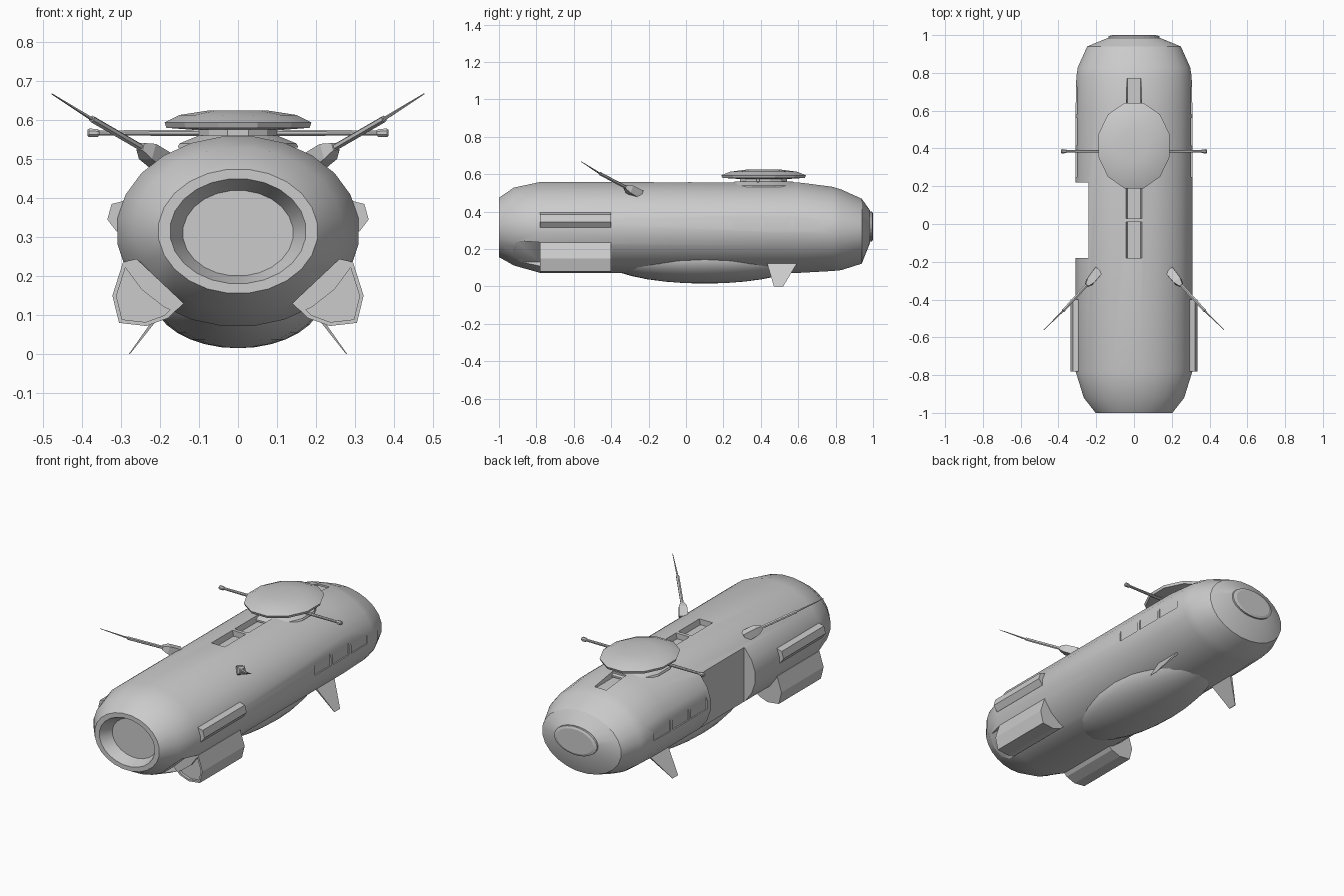
import bpy, bmesh, math
from mathutils import Vector

cube = bpy.data.objects.get("Cube")
if cube:
    bpy.data.objects.remove(cube, do_unlink=True)

GREY = (0.6, 0.6, 0.6, 1)
grey = bpy.data.materials.new("hull grey")
grey.use_nodes = True
grey.diffuse_color = GREY
grey.node_tree.nodes["Principled BSDF"].inputs["Base Color"].default_value = GREY


def finish(name, bm, smooth=None):
    bmesh.ops.recalc_face_normals(bm, faces=bm.faces)
    mesh = bpy.data.meshes.new(name)
    bm.to_mesh(mesh)
    bm.free()
    mesh.materials.append(grey)
    ob = bpy.data.objects.new(name, mesh)
    bpy.context.collection.objects.link(ob)
    if smooth:
        shade(ob, smooth)
    return ob


def shade(ob, angle):
    bpy.ops.object.select_all(action="DESELECT")
    ob.select_set(True)
    bpy.context.view_layer.objects.active = ob
    bpy.ops.object.shade_smooth_by_angle(angle=math.radians(angle))


def loft(name, rings, smooth=None):
    """Skin a list of equal point rings and cap both ends."""
    bm = bmesh.new()
    loops = [[bm.verts.new(p) for p in ring] for ring in rings]
    n = len(loops[0])
    for a, b in zip(loops, loops[1:]):
        for i in range(n):
            j = (i + 1) % n
            bm.faces.new((a[i], a[j], b[j], b[i]))
    bm.faces.new(loops[0])
    bm.faces.new(loops[-1])
    return finish(name, bm, smooth)


def ellipse(n, rx, ry, phase=0.0):
    return [(rx * math.cos(2 * math.pi * (i + phase) / n),
             ry * math.sin(2 * math.pi * (i + phase) / n)) for i in range(n)]


def hull_ring(y, rx, top, bottom):
    mid, rz = (top + bottom) / 2, (top - bottom) / 2
    return [(x, y, mid + z) for x, z in ellipse(24, rx, rz, 0.5)]


def prism(name, outline, y0, y1):
    return loft(name, [[(x, y, z) for x, z in outline] for y in (y0, y1)])


def box(name, x0, x1, y0, y1, z0, z1):
    return prism(name, [(x0, z0), (x1, z0), (x1, z1), (x0, z1)], y0, y1)


def tube(name, stops, sides=6, smooth=None):
    """Round rod through (point, radius) stops on a straight line."""
    pts = [Vector(p) for p, r in stops]
    turn = (pts[-1] - pts[0]).to_track_quat("Z", "Y")
    rings = [[p + turn @ Vector((u, v, 0)) for u, v in ellipse(sides, r, r, 0.5)]
             for p, (_, r) in zip(pts, stops)]
    return loft(name, rings, smooth)


def cut(ob, cutter):
    cutter.hide_render = True
    mod = ob.modifiers.new("cut", "BOOLEAN")
    mod.operation, mod.solver, mod.object = "DIFFERENCE", "EXACT", cutter
    bpy.context.view_layer.objects.active = ob
    bpy.ops.object.modifier_apply(modifier=mod.name)
    bpy.data.objects.remove(cutter, do_unlink=True)


# Hull: recessed nose opening, long barrel, faceted tail cone
hull = loft("hull", [hull_ring(*s) for s in (
    (-0.93, 0.142, 0.42, 0.20), (-1.0, 0.175, 0.45, 0.18),
    (-1.0, 0.205, 0.475, 0.155), (-0.92, 0.268, 0.53, 0.11),
    (-0.78, 0.312, 0.56, 0.07), (0.6, 0.312, 0.558, 0.07),
    (0.78, 0.308, 0.535, 0.08), (0.83, 0.3, 0.52, 0.085),
    (0.94, 0.25, 0.47, 0.12), (0.985, 0.14, 0.405, 0.235))])

# Flat side bay on the right flank
cut(hull, box("bay_cutter", -0.6, -0.24, -0.18, 0.22, 0, 0.7))

# Roof channels ahead of and behind the turret
for y0, y1 in ((-0.18, 0.01), (0.03, 0.3), (0.6, 0.77)):
    cut(hull, prism("channel_cutter", [(-0.035, 0.525), (0.035, 0.525),
                                       (0.052, 0.6), (-0.052, 0.6)], y0, y1))

POD = [(0.14, 0.13), (0.18, 0.092), (0.235, 0.072), (0.305, 0.08),
       (0.322, 0.15), (0.295, 0.235), (0.26, 0.243)]


def mirrored(points, s):
    return [(s * p[0], *p[1:]) for p in points]


for s, side in ((1, "left"), (-1, "right")):
    # Nose notch in front of each intake pod
    cut(hull, prism("notch_cutter", mirrored(POD, s), -1.05, -0.78))
    # Shallow window panels in the flank
    for k in range(3):
        y = 0.25 + 0.165 * k
        cut(hull, box("window_cutter", s * 0.302, s * 0.4, y, y + 0.145, 0.3, 0.39))

    # Intake pod with a shallow recessed mouth
    pod = prism(side + "_intake_pod", mirrored(POD, s), -0.78, -0.4)
    cx = sum(p[0] for p in POD) / len(POD)
    cz = sum(p[1] for p in POD) / len(POD)
    mouth = [(cx + (x - cx) * 0.86, cz + (z - cz) * 0.86) for x, z in POD]
    cut(pod, prism("mouth_cutter", mirrored(mouth, s), -0.9, -0.765))

    # Side fairing
    fairing = [(0.28, 0.4), (0.302, 0.39), (0.324, 0.385),
               (0.335, 0.345), (0.312, 0.315), (0.28, 0.3)]
    prism(side + "_side_fairing", mirrored(fairing, s), -0.78, -0.4)

    # Landing fin, slanting outward
    fin = [(0.185, 0.43, 0.135), (0.185, 0.6, 0.135), (0.28, 0.52, 0.0), (0.28, 0.47, 0.0)]
    inner = [(x - 0.012 * (z > 0) - 0.003, y, z) for x, y, z in fin]
    loft(side + "_fin", [mirrored(fin, s), mirrored(inner, s)])

    # Antenna: mounting block, arm and needle
    foot, knee, elbow, tip = [Vector((s * x, y, z)) for x, y, z in (
        (0.19, -0.25, 0.49), (0.25, -0.325, 0.532),
        (0.375, -0.46, 0.603), (0.477, -0.56, 0.667))]
    tube(side + "_antenna_block", [(foot, 0.034), (foot.lerp(knee, 0.7), 0.03),
                                   (knee, 0.014)], 4)
    tube(side + "_antenna_arm", [(foot.lerp(knee, 0.8), 0.009), (elbow, 0.009)], 6)
    tube(side + "_antenna_needle", [(elbow, 0.005), (tip, 0.0015)], 5)

    # Turret gun barrel with a flared muzzle
    tube(side + "_gun", [((s * x, 0.385, 0.567), r) for x, r in (
        (0.05, 0.009), (0.355, 0.007), (0.36, 0.011), (0.382, 0.012), (0.386, 0.008))], 8)

shade(hull, 24)

# Tail hatch disc
loft("tail_hatch", [hull_ring(0.98, 0.135, 0.40, 0.24), hull_ring(0.995, 0.135, 0.40, 0.24),
                    hull_ring(1.0, 0.115, 0.388, 0.252)])

# Belly bulge
bm = bmesh.new()
bmesh.ops.create_uvsphere(bm, u_segments=24, v_segments=16, radius=1)
for v in bm.verts:
    v.co = (v.co.x * 0.22, 0.1 + v.co.y * 0.55, 0.15 + v.co.z * 0.135)
finish("belly_bulge", bm, 30)


# Turret: mounting flange, neck and faceted dish
def disc_stack(name, n, stops):
    loft(name, [[(x, 0.415 + y, z) for x, y in ellipse(n, rx, ry, 0.5)]
                for rx, ry, z in stops], 20)


disc_stack("turret_flange", 12, ((0.16, 0.205, 0.53), (0.155, 0.205, 0.54), (0.105, 0.16, 0.56)))
disc_stack("turret_neck", 12, ((0.105, 0.13, 0.53), (0.105, 0.13, 0.585)))
disc_stack("turret_dish", 12, ((0.12, 0.15, 0.575), (0.19, 0.228, 0.58), (0.195, 0.234, 0.594),
                               (0.155, 0.185, 0.613), (0.075, 0.09, 0.625)))
